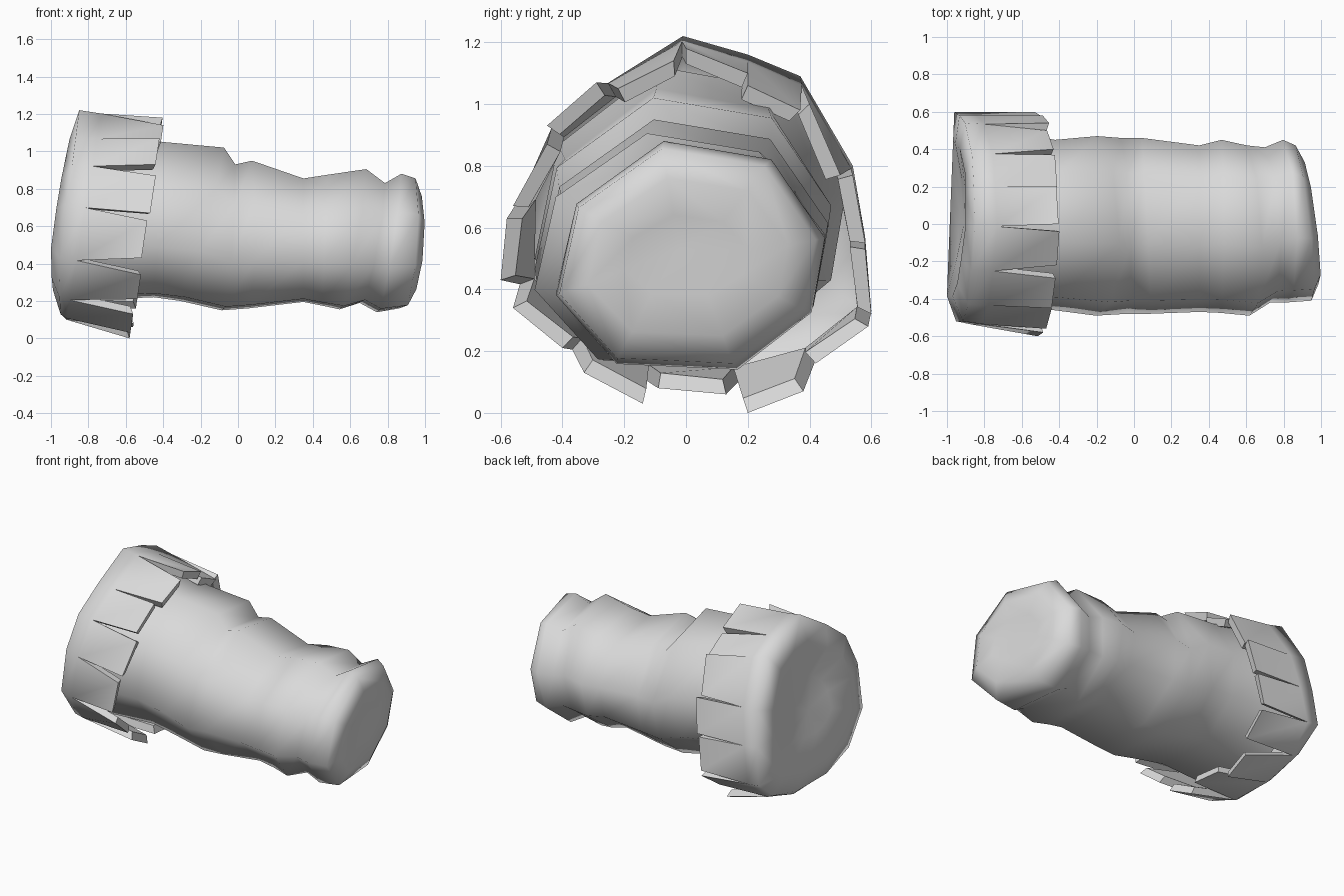
import bpy
import bmesh
import math
from mathutils import Vector

cube = bpy.data.objects.get("Cube")
if cube:
    bpy.data.objects.remove(cube, do_unlink=True)

grey = bpy.data.materials.new("light_grey")
grey.use_nodes = True
grey.diffuse_color = (0.7, 0.7, 0.7, 1)
grey.node_tree.nodes["Principled BSDF"].inputs["Base Color"].default_value = (0.7, 0.7, 0.7, 1)


def finish(bm, name, angle):
    """Turn a bmesh into a smooth-shaded object with sharp hard edges."""
    bmesh.ops.recalc_face_normals(bm, faces=bm.faces)
    mesh = bpy.data.meshes.new(name)
    bm.to_mesh(mesh)
    bm.free()
    mesh.materials.append(grey)
    obj = bpy.data.objects.new(name, mesh)
    bpy.context.collection.objects.link(obj)
    bpy.ops.object.select_all(action="DESELECT")
    obj.select_set(True)
    bpy.context.view_layer.objects.active = obj
    bpy.ops.object.shade_smooth_by_angle(angle=math.radians(angle))


def add_ring(bm, points):
    return [bm.verts.new(p) for p in points]


def bridge(bm, a, b):
    n = len(a)
    for i in range(n):
        j = (i + 1) % n
        bm.faces.new((a[i], a[j], b[j], b[i]))


def fan(bm, ring, centre):
    tip = bm.verts.new(centre)
    for i in range(len(ring)):
        bm.faces.new((ring[i], ring[(i + 1) % len(ring)], tip))


# Sleeve: an uneven eight-sided section swept through tilted rings
section = [(-.2, 1), (.6, .84), (1, .15), (.9, -.5),
           (.35, -1), (-.55, -.95), (-1, -.35), (-.85, .45)]

# x at top, x at bottom, slope along y, top z, bottom z, front y, back y
sleeve_rings = [
    (-.84, -.88, 0, 1.12, .2, -.49, .52),
    (-.4, -.45, 0, 1.05, .22, -.46, .45),
    (-.08, -.3, -.05, 1.02, .2, -.49, .47),
    (-.02, -.08, -.05, .93, .15, -.48, .46),
    (.07, .06, -.05, .95, .16, -.48, .46),
    (.35, .35, 0, .855, .195, -.47, .42),
    (.48, .45, 0, .875, .175, -.475, .45),
    (.68, .55, -.05, .905, .155, -.49, .42),
    (.78, .66, -.07, .83, .19, -.42, .41),
    (.87, .75, -.05, .88, .14, -.42, .45),
    (.94, .88, -.12, .855, .16, -.41, .42),
    (.975, .93, -.13, .76, .25, -.32, .33),
    (.95, .94, -.1, .64, .38, -.2, .2),
]

bm = bmesh.new()
previous = None
for x_top, x_low, slope, top, low, front, back in sleeve_rings:
    points = []
    for u, v in section:
        y = (front + back) / 2 + u * (back - front) / 2
        z = (top + low) / 2 + v * (top - low) / 2
        x = x_low + (x_top - x_low) * (v + 1) / 2 + slope * y
        points.append((min(x, 1), y, z))
    ring = add_ring(bm, points)
    if previous:
        bridge(bm, previous, ring)
    previous = ring
fan(bm, previous, (.945, -.02, .53))
finish(bm, "sleeve", 75)

# Cuff: tab tips as (y, z) pairs, going round from the top
tabs = [
    ((0, 1.18), (.2, 1.1)), ((.2, 1.06), (.37, .98)),
    ((.4, 1), (.5, .77)), ((.54, .77), (.58, .55)),
    ((.58, .53), (.6, .32)), ((.59, .28), (.42, .16)),
    ((.38, .07), (.2, 0)), ((.13, .06), (-.09, .08)),
    ((-.14, .03), (-.33, .13)), ((-.4, .21), (-.56, .34)),
    ((-.6, .43), (-.58, .63)), ((-.56, .67), (-.45, .87)),
    ((-.45, .93), (-.29, 1.07)), ((-.22, 1.05), (-.04, 1.14)),
]
# Cuff rim, one (y, z) point in line with each gap between tabs
rim = [Vector(p) for p in (
    (-.01, 1.22), (.2, 1.16), (.37, 1.09), (.54, .8), (.58, .57),
    (.6, .33), (.43, .2), (.17, .13), (-.14, .13), (-.37, .22),
    (-.52, .43), (-.52, .72), (-.43, .93), (-.25, 1.07))]
centre = Vector((0, .62))
wall = .05


def inward(p):
    return p + (centre - p).normalized() * wall


def rim_x(p):
    return -.962 + .13 * max(0, p.y - .35) + .06 * max(0, .35 - p.y)


def lip_x(p):
    return max(-1, -.985 + .04 * p.x + .15 * max(0, p.y - .5))


def at(x, p):
    return (x, p.x, p.y)


count = len(tabs)
root = []
for i in range(count):
    gap = (Vector(tabs[i - 1][1]) + Vector(tabs[i][0])) / 2
    root.append(rim[i].lerp(gap, .3))

bm = bmesh.new()
rim_ring = add_ring(bm, [at(rim_x(p), p) for p in rim])
root_x = [-.935 + .17 * p.y for p in root]
outer = add_ring(bm, [at(x, p) for x, p in zip(root_x, root)])
inner = add_ring(bm, [at(x, inward(p)) for x, p in zip(root_x, root)])
bridge(bm, rim_ring, outer)

# Tapering tabs with wedge gaps between them
hard = set(inner)
for i, pair in enumerate(tabs):
    j = (i + 1) % count
    tips = [Vector(p) for p in pair]
    tip_x = [-.58 + .15 * p.y + .01 * (i % 2) for p in tips]
    a, b = add_ring(bm, [at(x, p) for x, p in zip(tip_x, tips)])
    c, d = add_ring(bm, [at(x - .015, inward(p)) for x, p in zip(tip_x, tips)])
    bm.faces.new((outer[i], outer[j], b, a))
    bm.faces.new((inner[i], inner[j], d, c))
    bm.faces.new((a, b, d, c))
    bm.faces.new((outer[i], a, c, inner[i]))
    bm.faces.new((outer[j], b, d, inner[j]))
    hard.update((a, b, c, d))

# Keep the tab edges crisp while the rim stays soft
for edge in bm.edges:
    edge.smooth = hard.isdisjoint(edge.verts)

# Rounded lip and shallow dish closing the cuff end
lip = [centre.lerp(p, .74) for p in rim]
lip_ring = add_ring(bm, [at(lip_x(p), p) for p in lip])
bridge(bm, rim_ring, lip_ring)
dish_ring = add_ring(bm, [at(lip_x(p) + .05, centre.lerp(p, .5)) for p in lip])
bridge(bm, lip_ring, dish_ring)
fan(bm, dish_ring, (-.91, 0, .6))
finish(bm, "cuff", 140)
